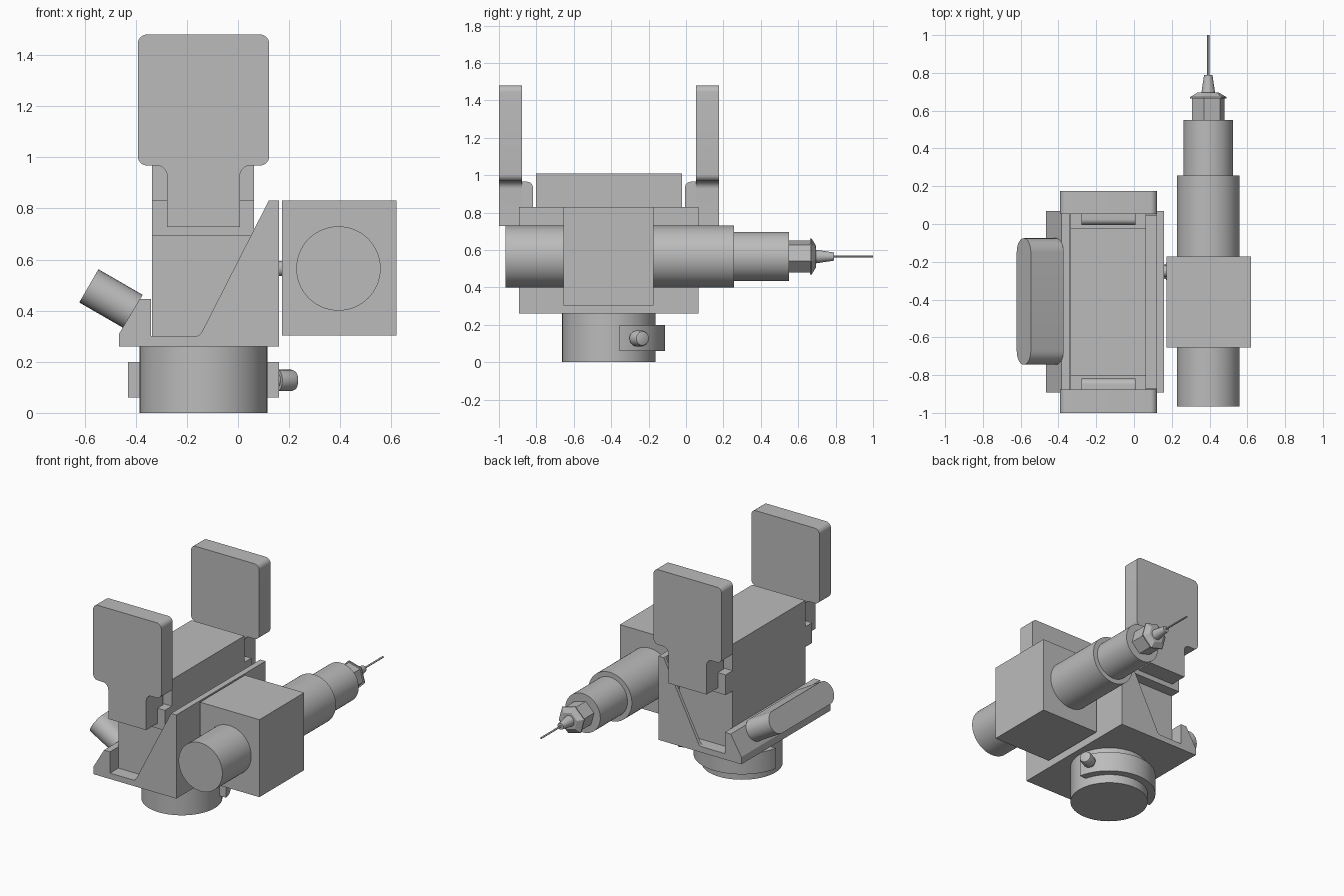
import bpy, bmesh, math
from mathutils import Vector, Matrix

if "Cube" in bpy.data.objects:
    bpy.data.objects.remove(bpy.data.objects["Cube"])

grey = bpy.data.materials.new("plain grey")
grey.diffuse_color = (0.5, 0.5, 0.5, 1)
grey.use_nodes = True
grey.node_tree.nodes["Principled BSDF"].inputs["Base Color"].default_value = grey.diffuse_color
CX, CY = -0.135, -0.412          # centre of the main body


def finish(name, bm, smooth=True):
    bmesh.ops.recalc_face_normals(bm, faces=bm.faces)
    me = bpy.data.meshes.new(name)
    bm.to_mesh(me)
    bm.free()
    me.materials.append(grey)
    ob = bpy.data.objects.new(name, me)
    bpy.context.collection.objects.link(ob)
    if smooth:
        bpy.context.view_layer.objects.active = ob
        ob.select_set(True)
        bpy.ops.object.shade_smooth_by_angle(angle=math.radians(30))
        ob.select_set(False)
    return ob


def rounded(corners, n=6):
    """Polygon from (u, v, radius) corners, each filleted."""
    out = []
    for i, (u, v, r) in enumerate(corners):
        p = Vector((u, v))
        if not r:
            out.append(p)
            continue
        a = (Vector(corners[i - 1][:2]) - p).normalized()
        b = (Vector(corners[(i + 1) % len(corners)][:2]) - p).normalized()
        half = a.angle(b) / 2
        t = r / math.tan(half)
        c = p + (a + b).normalized() * r / math.sin(half)
        s, e = p + a * t - c, p + b * t - c
        for k in range(n + 1):
            d = s.lerp(e, k / n).normalized() * r
            out.append(c + d)
    return out


def prism(name, pts, lo, hi, place):
    """Extrude a 2D outline; place(u, v, w) gives the 3D point."""
    bm = bmesh.new()
    face = bm.faces.new([bm.verts.new(place(p[0], p[1], lo)) for p in pts])
    ext = bmesh.ops.extrude_face_region(bm, geom=[face])
    step = Vector(place(0, 0, hi)) - Vector(place(0, 0, lo))
    bmesh.ops.translate(bm, vec=step, verts=[g for g in ext["geom"] if isinstance(g, bmesh.types.BMVert)])
    return finish(name, bm)


def xz(u, v, w):
    return (u, w, v)


def xy(u, v, w):
    return (u, v, w)


def yz(u, v, w):
    return (w, u, v)


def box(name, x0, x1, y0, y1, z0, z1):
    return prism(name, [(x0, y0), (x1, y0), (x1, y1), (x0, y1)], z0, z1, xy)


def turned(name, origin, axis, rings, sides=64, spin=0):
    """Stack of (distance, radius) rings along an axis, capped."""
    bm = bmesh.new()
    rot = Vector((0, 0, 1)).rotation_difference(Vector(axis)).to_matrix()
    loops = []
    for d, r in rings:
        loops.append([bm.verts.new(Vector(origin) + rot @ Vector((
            r * math.cos(spin + math.tau * k / sides), r * math.sin(spin + math.tau * k / sides), d)))
            for k in range(sides)])
    for a, b in zip(loops, loops[1:]):
        for k in range(sides):
            j = (k + 1) % sides
            bm.faces.new((a[k], a[j], b[j], b[k]))
    bm.faces.new(loops[0])
    bm.faces.new(loops[-1])
    return finish(name, bm)


# Round base with a partial clamp ring and a radial lock knob
turned("base", (CX, CY, 0), (0, 0, 1), [(0, 0.25), (0.265, 0.25)])
start = math.asin(0.057 / 0.3)
ring = [(CX + 0.3 * math.cos(start + (math.pi - 2 * start) * k / 40),
         CY + 0.3 * math.sin(start + (math.pi - 2 * start) * k / 40)) for k in range(41)]
prism("clamp_ring", ring, 0.06, 0.2, xy)
ang = math.radians(27)
turned("lock_knob", (CX, CY, 0.127), (math.cos(ang), math.sin(ang), 0),
       [(0.2, 0.026), (0.325, 0.026), (0.325, 0.042), (0.385, 0.042), (0.397, 0.037), (0.402, 0.025)], 32)

# Cradle: tray with low sloped wall and tall wall, closed by thin end gussets
Y0, Y1 = -0.893, 0.068
prism("cradle_tray", [(-0.465, 0.26), (0.16, 0.26), (0.16, 0.83), (0.12, 0.83), (0.12, 0.3),
                      (-0.34, 0.3), (-0.34, 0.445), (-0.385, 0.445), (-0.465, 0.31)], Y0, Y1, xz)
gusset = rounded([(-0.165, 0.26, 0), (0.14, 0.26, 0), (0.14, 0.83, 0), (0.12, 0.83, 0), (-0.15, 0.3, 0.03), (-0.2, 0.3, 0)])
for name, y in (("front_gusset", Y0), ("back_gusset", Y1 - 0.022)):
    prism(name, gusset, y, y + 0.022, xz)

# Main body
box("body", -0.337, 0.063, -0.803, -0.021, 0.295, 1.01)

# Two end paddles with tongue, bracket and ledge, mirrored about the body
paddle = rounded([(CX - 0.143, 0.727, 0), (CX + 0.143, 0.727, 0), (CX + 0.143, 0.968, 0.04),
                  (CX + 0.257, 0.968, 0.035), (CX + 0.257, 1.48, 0.035), (CX - 0.257, 1.48, 0.035),
                  (CX - 0.257, 0.968, 0.035), (CX - 0.143, 0.968, 0.04)])
bracket = [(0.587 - 1, 0), (0.0, 0)]
for side, s in (("front", -1), ("back", 1)):
    def span(a, b):
        return sorted((CY + s * a, CY + s * b))
    prism(side + "_paddle", paddle, *span(0.465, 0.588), xz)
    arm = rounded([(CY + s * 0.47, 0.727, 0), (CY + s * 0.407, 0.727, 0),
                   (CY + s * 0.407, 0.965, 0.03), (CY + s * 0.47, 0.965, 0)])
    prism(side + "_bracket", arm, CX - 0.143, CX + 0.143, yz)
    box(side + "_ledge", -0.337, 0.063, *span(0.385, 0.466), 0.692, 0.83)

# Tilted stadium-shaped pad on the low side
tilt = math.radians(30)
out, up = Vector((-math.cos(tilt), 0, math.sin(tilt))), Vector((math.sin(tilt), 0, math.cos(tilt)))
mid = Vector((-0.497, -0.41, 0.447))
stadium = []
for sgn in (1, -1):
    for k in range(13):
        a = math.pi * k / 12
        stadium.append((sgn * (0.26 + 0.075 * math.sin(a)), sgn * 0.075 * math.cos(a)))
prism("side_pad", stadium, -0.1, 0.1, lambda u, v, w: mid + Vector((0, u, 0)) + up * v + out * w)

# Side block with stepped barrel, nut, nozzle and needle
box("side_block", 0.173, 0.62, -0.655, -0.173, 0.302, 0.83)
turned("block_pin", (0.15, -0.25, 0.565), (1, 0, 0), [(0, 0.03), (0.04, 0.03)], 24)
BX, BZ = 0.393, 0.565
turned("barrel", (BX, 0, BZ), (0, 1, 0), [(-0.965, 0.165), (0.257, 0.165)])
turned("barrel_tip", (BX, 0, BZ), (0, 1, 0), [(0.25, 0.132), (0.55, 0.132)])
turned("hex_nut", (BX, 0, BZ), (0, 1, 0), [(0.545, 0.088), (0.668, 0.088)], 6, math.radians(15))
turned("nut_flange", (BX, 0, BZ), (0, 1, 0), [(0.664, 0.099), (0.672, 0.099), (0.695, 0.06)], 6, math.radians(15))
turned("nozzle", (BX, 0, BZ), (0, 1, 0), [(0.69, 0.037), (0.79, 0.022)], 32)
turned("needle", (BX, 0, BZ), (0, 1, 0), [(0.785, 0.006), (1.0, 0.006)], 12)
